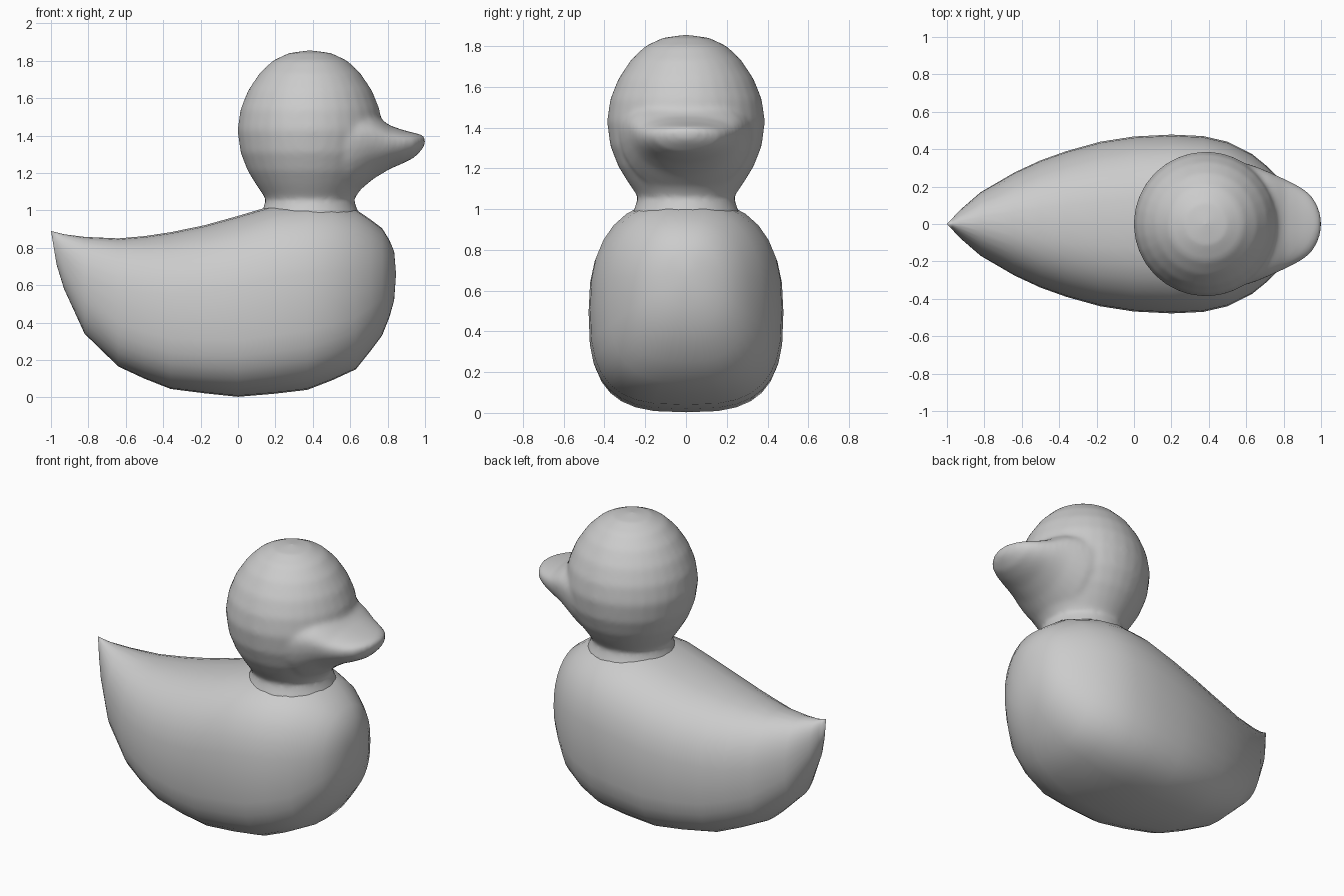
import bpy, bmesh, math

if "Cube" in bpy.data.objects:
    bpy.data.objects.remove(bpy.data.objects["Cube"])

SEG = 32


def skin(bm, rings, start=None, end=None):
    """Bridge a stack of rings; close each end with a tip point or a cap."""
    loops = [[bm.verts.new(p) for p in r] for r in rings]
    for a, b in zip(loops, loops[1:]):
        for i in range(SEG):
            j = (i + 1) % SEG
            bm.faces.new((a[i], a[j], b[j], b[i]))
    for loop, tip in ((loops[0], start), (loops[-1], end)):
        if tip is None:
            bm.faces.new(loop)
        else:
            v = bm.verts.new(tip)
            for i in range(SEG):
                bm.faces.new((loop[i], loop[(i + 1) % SEG], v))


def section(x, lo, hi, w, mid, n_top, n_low):
    """Upright rounded section with separate roundness above and below."""
    zm = lo + mid * (hi - lo)
    pts = []
    for i in range(SEG):
        t = 2 * math.pi * i / SEG
        c, s = math.cos(t), math.sin(t)
        e = 2 / (n_top if s > 0 else n_low)
        h = hi - zm if s > 0 else zm - lo
        pts.append((x, math.copysign(w * abs(c) ** e, c),
                    zm + math.copysign(h * abs(s) ** e, s)))
    return pts


def circle(x, z, r):
    return [(x + r * math.cos(2 * math.pi * i / SEG),
             r * math.sin(2 * math.pi * i / SEG), z) for i in range(SEG)]


def finish(bm, name):
    bmesh.ops.recalc_face_normals(bm, faces=bm.faces)
    for f in bm.faces:
        f.smooth = True
    me = bpy.data.meshes.new(name)
    bm.to_mesh(me)
    bm.free()
    ob = bpy.data.objects.new(name, me)
    bpy.context.collection.objects.link(ob)
    return ob


# Body: x, bottom z, top z, half width, from the tail to the chest
body = [(-.97, .71, .882, .032), (-.93, .58, .872, .075), (-.82, .34, .858, .17),
        (-.64, .165, .85, .275), (-.5, .1, .862, .34), (-.36, .045, .883, .39),
        (-.18, .022, .92, .44), (0, .003, .97, .468), (.2, .02, 1.03, .478),
        (.37, .04, 1.05, .47), (.5, .09, 1.04, .44), (.63, .15, 1.005, .375),
        (.71, .25, .95, .31), (.77, .33, .905, .25), (.81, .43, .84, .18),
        (.835, .52, .78, .1)]
bm = bmesh.new()
skin(bm, [section(*b, .47, 2 + .5 * b[3] / .478, 2 + b[3] / .478) for b in body],
     (-1, 0, .89), (.845, 0, .66))
finish(bm, "body")

# Head and neck: z, radius
head = [(.97, .27), (1.01, .25), (1.06, .236), (1.14, .29), (1.21, .333), (1.31, .372),
        (1.43, .388), (1.54, .372), (1.64, .332), (1.73, .272), (1.80, .2),
        (1.84, .115)]
bm = bmesh.new()
skin(bm, [circle(.385, z, r) for z, r in head], None, (.385, 0, 1.857))

# Bill: x, bottom z, top z, half width, out of the face to the tip
bill = [(.5, 1.07, 1.55, .34), (.6, 1.07, 1.55, .325), (.66, 1.115, 1.54, .305),
        (.72, 1.165, 1.515, .28), (.76, 1.19, 1.49, .262), (.81, 1.22, 1.455, .24),
        (.88, 1.25, 1.43, .205), (.94, 1.28, 1.415, .165), (.98, 1.32, 1.405, .105),
        (.998, 1.345, 1.395, .045)]
skin(bm, [section(*b, .65, 2.2, 2) for b in bill], None, (1.003, 0, 1.37))
ob = finish(bm, "head_and_bill")

# Fuse the bill softly into the head
rm = ob.modifiers.new("fuse", 'REMESH')
rm.mode = 'VOXEL'
rm.voxel_size = .016
rm.use_smooth_shade = True
sm = ob.modifiers.new("soften", 'SMOOTH')
sm.factor = .5
sm.iterations = 8
